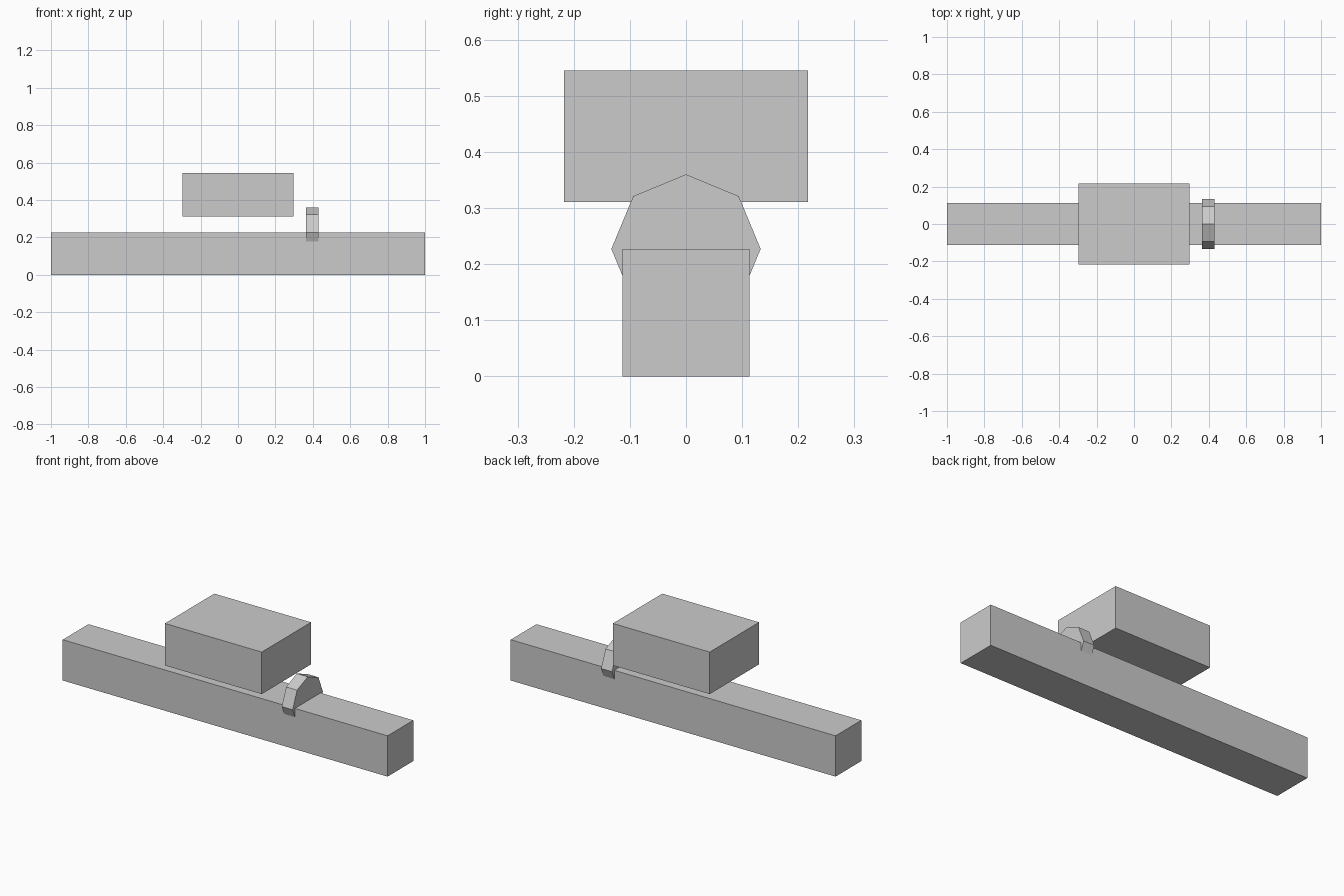
import bpy
from math import radians

cube = bpy.data.objects.get("Cube")
if cube:
    bpy.data.objects.remove(cube, do_unlink=True)

# Single light grey material
GREY = (0.6, 0.6, 0.6, 1.0)
grey = bpy.data.materials.new("light grey")
grey.use_nodes = True
grey.diffuse_color = GREY
bsdf = next(n for n in grey.node_tree.nodes if n.type == 'BSDF_PRINCIPLED')
bsdf.inputs["Base Color"].default_value = GREY


def finish(name):
    obj = bpy.context.object
    obj.name = name
    obj.data.materials.append(grey)
    return obj


def box(name, size, z_bottom):
    bpy.ops.mesh.primitive_cube_add(size=1, location=(0, 0, z_bottom + size[2] / 2))
    obj = finish(name)
    obj.scale = size
    bpy.ops.object.transform_apply(location=False, rotation=False, scale=True)
    return obj


# Long beam and the block floating above it
box("long_beam", (2.0, 0.226, 0.227), 0)
box("upper_block", (0.596, 0.434, 0.234), 0.311)

# Eight-sided disc set across the beam, one corner pointing up
bpy.ops.mesh.primitive_cylinder_add(vertices=8, radius=0.133, depth=0.067,
                                    location=(0.396, 0, 0.227),
                                    rotation=(0, radians(90), 0))
finish("octagonal_disc")
